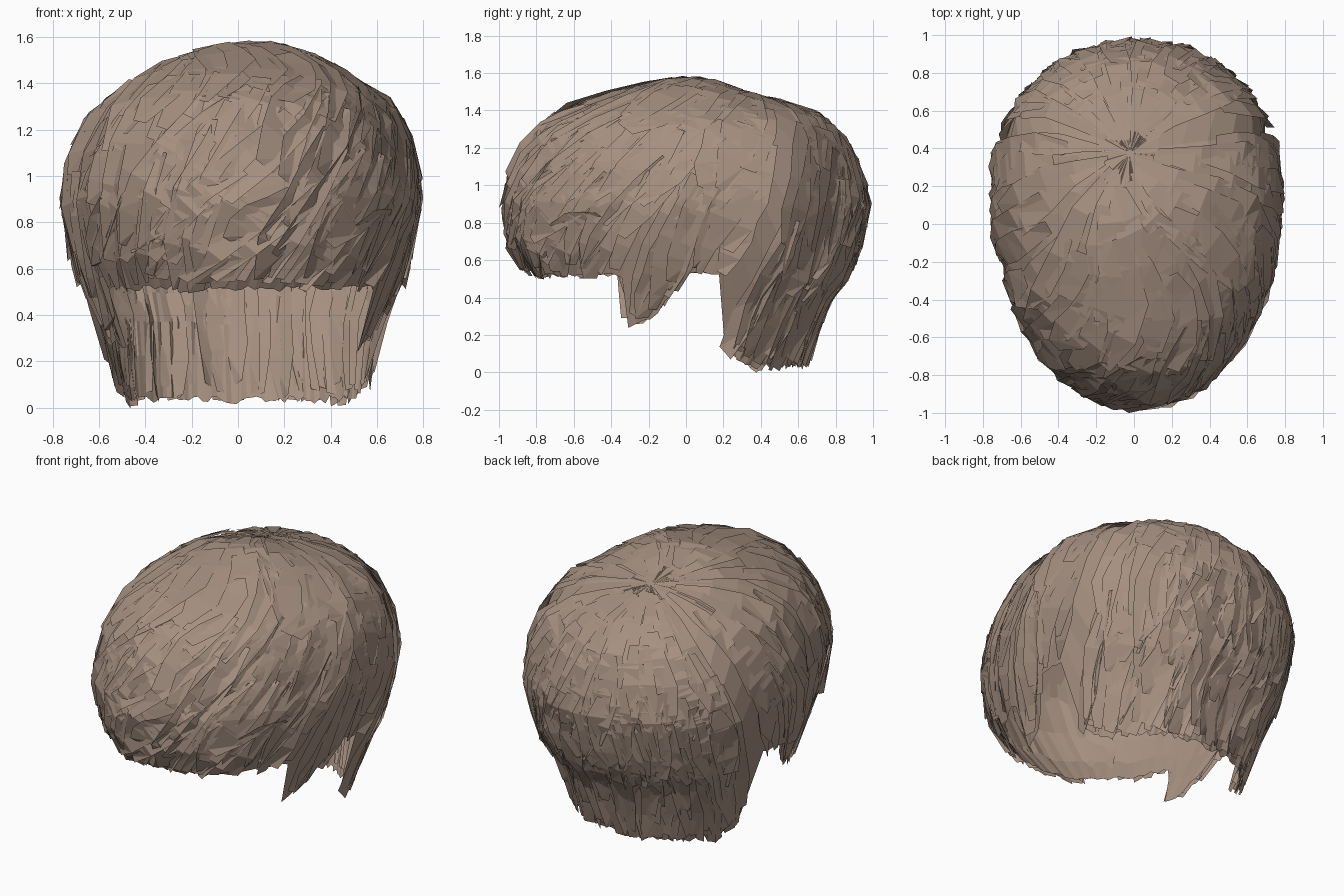
import bpy, bmesh, math, random
from mathutils import Vector, Matrix

random.seed(7)
if "Cube" in bpy.data.objects:
    bpy.data.objects.remove(bpy.data.objects["Cube"])

hair = bpy.data.materials.new("ash brown hair")
hair.use_nodes = True
hair.diffuse_color = (0.38, 0.28, 0.22, 1)
hair.node_tree.nodes["Principled BSDF"].inputs["Base Color"].default_value = hair.diffuse_color

# Head volume: height, half width, front y, back y, y of the widest point
LEVELS = [(-0.1, .47, -.82, .58, .2), (0.03, .52, -.82, .64, .2), (.2, .57, -.82, .69, .2),
          (.4, .63, -.82, .76, .2), (.5, .68, -.82, .85, .2), (.65, .72, -.935, .915, .2),
          (.9, .77, -.98, .975, .2), (1.1, .74, -.93, .925, .2), (1.25, .67, -.85, .85, .2),
          (1.33, .61, -.77, .79, .18), (1.42, .47, -.63, .65, .1), (1.47, .39, -.48, .46, .05),
          (1.5, .34, -.4, .34, .02), (1.56, .18, -.16, .16, 0), (1.58, .01, -.01, .01, 0)]
CENTRE = Vector((.015, .1, .75))
CROWN = (Vector((-.02, .37, 1.48)) - CENTRE).normalized()
POWER = 2.06


def level(z):
    for lo, hi in zip(LEVELS, LEVELS[1:]):
        if z <= hi[0]:
            f = max(0, (z - lo[0]) / (hi[0] - lo[0]))
            return [p + (q - p) * f for p, q in zip(lo[1:], hi[1:])]
    return None


def inside(p):
    row = level(p.z)
    if not row:
        return False
    a, front, back, c = row
    depth = back - c if p.y > c else c - front
    x = p.x - CENTRE.x - .05 * max(0, p.z - 1)
    return (abs(x) / a) ** POWER + (abs(p.y - c) / depth) ** POWER < 1


def project(d, lift=0):
    """Point where a ray from the centre leaves the head volume."""
    lo, hi = 0, 1.6
    for _ in range(18):
        mid = (lo + hi) / 2
        lo, hi = (mid, hi) if inside(CENTRE + d * mid) else (lo, mid)
    return CENTRE + d * (lo + lift)


def ring(phi, z):
    a, front, back, c = level(z)
    s, k = math.sin(phi), -math.cos(phi)
    r = (abs(s) ** POWER + abs(k) ** POWER) ** (-1 / POWER)
    return Vector((CENTRE.x + a * s * r, c + k * r * (back - c if k > 0 else c - front), z))


def hem(phi):
    """Height of the hairline: fringe, sideburn, ear gap, nape."""
    y = ring(phi, .5).y
    if y < -.34:
        return .51
    if y < -.02:
        return .23 + 3 * (y + .33) ** 2
    if y < .2:
        return .53
    return max(.02, .12 - (y - .2) * .5)


def flow(phi, t, jag=0):
    """Combed direction from the crown (t=0) to the hairline (t=1)."""
    end = (ring(phi, hem(phi) + jag) - CENTRE).normalized()
    d = CROWN.slerp(end, t)
    rest = max(0, 1 - t)
    sweep = 1.3 * max(0, math.cos(phi) - .3) * math.sin(math.pi * rest) * rest ** .6
    return Matrix.Rotation(sweep, 3, 'Z') @ d


def finish(bm, name):
    for f in bm.faces:
        f.normal_update()
        if f.normal.dot(f.calc_center_median() - CENTRE) < 0:
            f.normal_flip()
    mesh = bpy.data.meshes.new(name)
    bm.to_mesh(mesh)
    bm.free()
    mesh.materials.append(hair)
    ob = bpy.data.objects.new(name, mesh)
    bpy.context.collection.objects.link(ob)


# Continuous under layer with a ragged hem
bm = bmesh.new()
COLS, ROWS = 150, 11
grid = []
for i in range(COLS):
    phi, jag = 2 * math.pi * i / COLS, random.uniform(-.015, .015)
    grid.append([bm.verts.new(project(flow(phi, .01 + .99 * j / ROWS, jag),
                                      random.uniform(-.025, -.01) * min(1, j / 3)))
                 for j in range(ROWS + 1)])
for i in range(COLS):
    a, b = grid[i], grid[(i + 1) % COLS]
    for j in range(ROWS):
        bm.faces.new((a[j], a[j + 1], b[j + 1], b[j]))
bm.faces.new([col[0] for col in grid])
finish(bm, "hair_under_layer")


def lock(bm, phi, t0, t1, width, lift, slant=0):
    """One tapered flat lock laid along the combed flow."""
    steps = 4
    tilt = random.uniform(-.018, .018)
    rows = []
    for k in range(steps + 1):
        u = k / steps
        t = t0 + (t1 - t0) * u
        d, ahead = flow(phi + slant * u, t), flow(phi + slant * (u + .05), t + .02)
        side = (ahead - d).cross(d).normalized()
        w = width * (.75 + .5 * math.sin(math.pi * u)) * (.6 if u == 1 else 1)
        w *= min(1, .12 + t * 2.2) * random.uniform(.8, 1.2)
        rise = lift * (.3 + .7 * u) + random.uniform(-.005, .005) * min(1, t * 3)
        rows.append([bm.verts.new(project((d + side * s * w / 2).normalized(),
                                          rise + tilt * s * min(1, t * 2)))
                     for s in (-1, 1)])
    for p, q in zip(rows, rows[1:]):
        bm.faces.new((p[0], p[1], q[1]))
        bm.faces.new((p[0], q[1], q[0]))


def layer(name, count, start, end, width, lift, slant=0, keep=lambda c: True):
    bm = bmesh.new()
    for i in range(count):
        phi = 2 * math.pi * (i + random.uniform(-.4, .4)) / count
        if keep(math.cos(phi)):
            lock(bm, phi, random.uniform(*start), random.uniform(*end),
                 random.uniform(.7, 1.3) * width, random.uniform(.4, 1) * lift,
                 slant * max(0, math.cos(phi) - .3) * random.uniform(.4, 1.4))
    finish(bm, name)


# Overlapping layers of locks, from hairline to crown
layer("hairline_locks", 90, (.55, .72), (.96, 1.005), .13, .014)
layer("lower_locks", 60, (.4, .6), (.75, .97), .18, .02, -.25)
layer("middle_locks", 50, (.2, .4), (.55, .82), .2, .02, -.25)
layer("crown_locks", 30, (.04, .1), (.4, .68), .2, .012)
# Side-swept fringe and layered back
layer("fringe_locks", 70, (.5, .82), (.86, 1), .11, .025, -.6, lambda c: c > .5)
layer("back_locks", 50, (.4, .5), (.66, .76), .2, .02, 0, lambda c: c < -.1)
# Inner locks lining the nape
layer("nape_lining", 70, (.6, .7), (.97, 1), .1, -.035, 0, lambda c: c < -.1)
